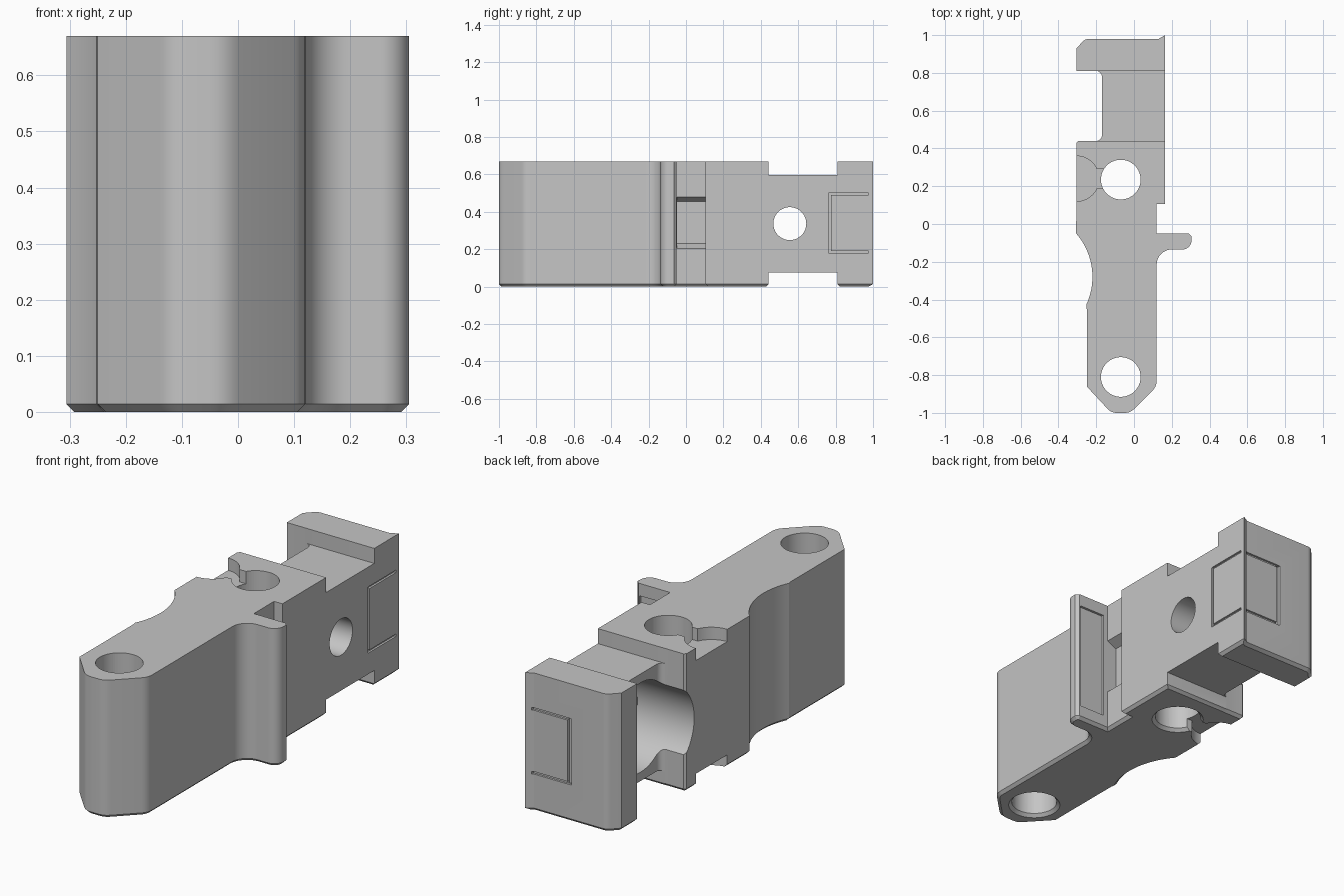
import bpy, bmesh, math
from mathutils import Vector, Matrix

cube = bpy.data.objects.get("Cube")
if cube:
    bpy.data.objects.remove(cube, do_unlink=True)

grey = bpy.data.materials.new("plain grey")
grey.use_nodes = True
grey.diffuse_color = (0.56, 0.56, 0.56, 1)
grey.node_tree.nodes["Principled BSDF"].inputs["Base Color"].default_value = (0.56, 0.56, 0.56, 1)

HEIGHT, MID = 0.67, 0.337
EDGE = 0.014


def link(name, bm):
    bmesh.ops.recalc_face_normals(bm, faces=bm.faces[:])
    mesh = bpy.data.meshes.new(name)
    bm.to_mesh(mesh)
    bm.free()
    mesh.materials.append(grey)
    obj = bpy.data.objects.new(name, mesh)
    bpy.context.collection.objects.link(obj)
    return obj


def arc(cx, cy, r, start, end, steps=12):
    angles = [math.radians(start + (end - start) * i / steps) for i in range(steps + 1)]
    return [(cx + r * math.cos(a), cy + r * math.sin(a)) for a in angles]


def soft(before, corner, after, size, steps=5):
    """Rounded corner between two straight edges."""
    c = Vector(corner)
    a = c + (Vector(before) - c).normalized() * size
    b = c + (Vector(after) - c).normalized() * size
    return [tuple(a.lerp(c, t).lerp(c.lerp(b, t), t)) for t in (i / steps for i in range(steps + 1))]


def inset(points, amount):
    """Mitred inward offset of a counter-clockwise outline."""
    pts = [Vector(p) for p in points]
    result = []
    for i, p in enumerate(pts):
        a = (p - pts[i - 1]).normalized()
        b = (pts[(i + 1) % len(pts)] - p).normalized()
        na, nb = Vector((-a.y, a.x)), Vector((-b.y, b.x))
        result.append(p + (na + nb) * amount / (1 + na.dot(nb)))
    return result


def prism(name, points, low, high, bottom=0):
    """Upright prism; bottom chamfers (or flares, if negative) its lower edge."""
    rings = [(low, bottom), (high, 0)]
    if bottom:
        rings.insert(1, (low + abs(bottom), 0))
    bm = bmesh.new()
    loops = [[bm.verts.new((p[0], p[1], z)) for p in inset(points, c)] for z, c in rings]
    bm.faces.new(loops[0])
    bm.faces.new(loops[-1])
    n = len(points)
    for lower, upper in zip(loops, loops[1:]):
        for i in range(n):
            j = (i + 1) % n
            bm.faces.new((lower[i], lower[j], upper[j], upper[i]))
    return link(name, bm)


def box(x, y, z, bottom=0):
    corners = [(x[0], y[0]), (x[1], y[0]), (x[1], y[1]), (x[0], y[1])]
    return prism("cutter", corners, *z, bottom)


def cylinder(center, r, depth, axis="Z", r2=None):
    bm = bmesh.new()
    turn = Matrix.Rotation(math.pi / 2, 4, "Y") if axis == "X" else Matrix()
    bmesh.ops.create_cone(bm, cap_ends=True, segments=64, radius1=r,
                          radius2=r if r2 is None else r2, depth=depth,
                          matrix=Matrix.Translation(center) @ turn)
    return link("cutter", bm)


def cut(target, tool):
    mod = target.modifiers.new("cut", "BOOLEAN")
    mod.operation, mod.solver, mod.object = "DIFFERENCE", "EXACT", tool
    bpy.context.view_layer.objects.active = target
    bpy.ops.object.modifier_apply(modifier=mod.name)
    bpy.data.objects.remove(tool, do_unlink=True)


# Rounded nose of the body
nose = [(-0.25, -0.86), (-0.12, -1), (-0.02, -1), (0.12, -0.86), (0.12, -0.22)]
outline = [nose[0]]
for i in (1, 2, 3):
    outline += soft(nose[i - 1], nose[i], nose[i + 1], 0.03)
# Side flange
outline += arc(0.2, -0.215, 0.08, 180, 90)
outline += arc(0.255, -0.085, 0.05, -90, 0)
outline += [(0.305, -0.065), (0.29, -0.05), (0.12, -0.05), (0.12, 0.105), (0.165, 0.105)]
# End block with a small flared corner
outline += [(0.165, 1.0), (0.13, 0.98)]
outline += soft((0.13, 0.98), (-0.258, 0.98), (-0.305, 0.93), 0.02)
outline += [(-0.305, 0.93), (-0.305, 0.81)]
# Filleted notch beside the neck
outline += arc(-0.2, 0.78, 0.03, 90, 0, 6) + arc(-0.2, 0.47, 0.03, 0, -90, 6)
outline += [(-0.295, 0.44), (-0.305, 0.43)]
# Scooped flank
outline += arc(-0.57, -0.28, 0.35, 41, -25, 20) + [(-0.25, -0.45)]
body = prism("clip_body", outline, 0, HEIGHT, EDGE)

cutters = []
# Lower the neck on both faces
cutters.append(box((-0.4, 0.3), (0.4403, 0.8097), (0.597, 0.8)))
cutters.append(box((-0.4, 0.3), (0.4403, 0.8097), (-0.003, 0.077), -0.016))

# Upright bolt holes, countersunk below
for y in (0.235, -0.81):
    cutters.append(cylinder((-0.07, y, MID), 0.105, 1))
    cutters.append(cylinder((-0.07, y, 0.005), 0.13, 0.03, r2=0.1))

# Sideways bore and the small hole through its floor
cutters.append(cylinder((-0.25, 0.59, MID), 0.217, 0.5, "X"))
cutters.append(cylinder((0.1, 0.555, MID), 0.088, 0.4, "X"))

# Keyhole recesses on the top and bottom faces
keyhole = arc(-0.305, 0.24, 0.12, 24.6, 335.4, 40) + [(-0.1, 0.19), (-0.1, 0.29)]
for z in ((0.61, 0.7), (-0.03, 0.06)):
    cutters.append(prism("cutter", keyhole, *z))

# Thin frame grooves wrapping the flared corner
for z in (0.185, 0.495):
    cutters.append(box((0.155, 0.2), (0.765, 0.975), (z - 0.006, z + 0.006)))
    cutters.append(box((-0.065, 0.14), (0.97, 1.05), (z - 0.006, z + 0.006)))
cutters.append(box((0.156, 0.2), (0.763, 0.775), (0.18, 0.5)))
cutters.append(box((-0.07, -0.05), (0.965, 1.05), (0.18, 0.5)))

# Panel recess on the back of the flange
cutters.append(box((0.145, 0.285), (-0.062, 0), (0.07, 0.61)))

# Tapered pocket between flange and block
bm = bmesh.new()
section = [(0.13, 0.2), (0.13, 0.485), (0.07, 0.455), (0.07, 0.23)]
face = bm.faces.new([bm.verts.new((x, -0.049, z)) for x, z in section])
ext = bmesh.ops.extrude_face_region(bm, geom=[face], use_keep_orig=True)["geom"]
bmesh.ops.translate(bm, vec=(0, 0.153, 0),
                    verts=[v for v in ext if isinstance(v, bmesh.types.BMVert)])
cutters.append(link("cutter", bm))

for cutter in cutters:
    cut(body, cutter)

bpy.ops.object.select_all(action="DESELECT")
body.select_set(True)
bpy.context.view_layer.objects.active = body
bpy.ops.object.shade_smooth_by_angle(angle=math.radians(25))
